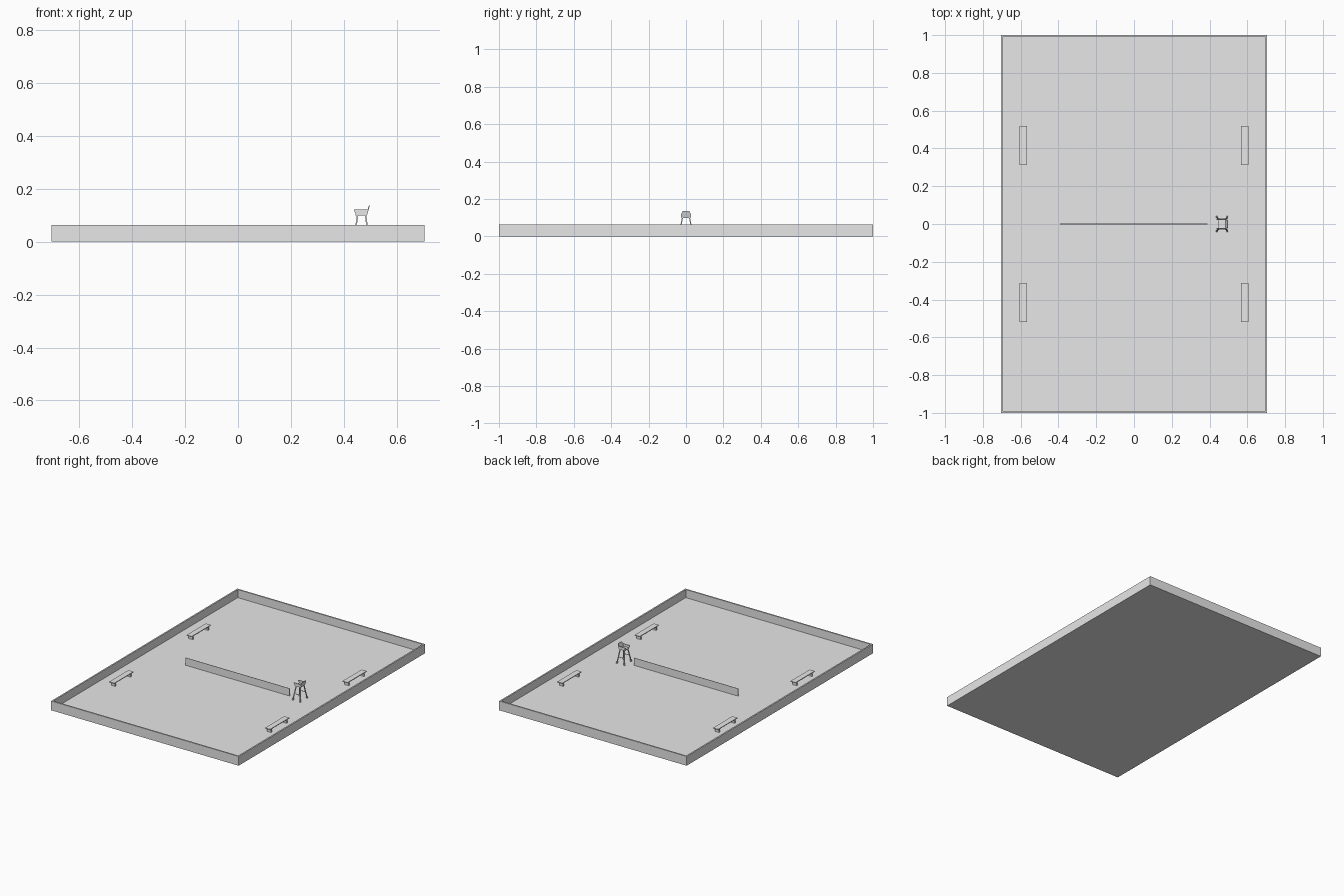
import bpy, bmesh
from mathutils import Vector

if "Cube" in bpy.data.objects:
    bpy.data.objects.remove(bpy.data.objects["Cube"])

grey = bpy.data.materials.new("plain_grey")
grey.diffuse_color = (0.8, 0.8, 0.8, 1)
grey.use_nodes = True
grey.node_tree.nodes["Principled BSDF"].inputs["Base Color"].default_value = grey.diffuse_color

FLOOR = 0.008
WALL_TOP = 0.063


def finish(bm, name):
    bmesh.ops.recalc_face_normals(bm, faces=bm.faces)
    mesh = bpy.data.meshes.new(name)
    bm.to_mesh(mesh)
    bm.free()
    mesh.materials.append(grey)
    obj = bpy.data.objects.new(name, mesh)
    bpy.context.collection.objects.link(obj)
    return obj


def loft(name, bottom, top):
    """Solid between two matching polygons."""
    bm = bmesh.new()
    a = [bm.verts.new(p) for p in bottom]
    b = [bm.verts.new(p) for p in top]
    n = len(a)
    bm.faces.new(a)
    bm.faces.new(b)
    for i in range(n):
        j = (i + 1) % n
        bm.faces.new((a[i], a[j], b[j], b[i]))
    return finish(bm, name)


def box(name, x0, x1, y0, y1, z0, z1):
    ring = [(x0, y0), (x1, y0), (x1, y1), (x0, y1)]
    return loft(name, [(x, y, z0) for x, y in ring], [(x, y, z1) for x, y in ring])


def strut(name, foot, head, r0, r1):
    """Tapered square bar with level ends."""
    def square(c, r):
        return [(c[0] + sx * r, c[1] + sy * r, c[2])
                for sx, sy in ((-1, -1), (1, -1), (1, 1), (-1, 1))]
    return loft(name, square(foot, r0), square(head, r1))


# Walled court: slab with its top inset and pushed down
court = box("court", -0.705, 0.705, -1, 1, 0, WALL_TOP)
bm = bmesh.new()
bm.from_mesh(court.data)
top = max(bm.faces, key=lambda f: f.calc_center_median().z)
bmesh.ops.inset_region(bm, faces=[top], thickness=0.014)
floor = bmesh.ops.extrude_face_region(bm, geom=[top])
verts = [v for v in floor["geom"] if isinstance(v, bmesh.types.BMVert)]
bmesh.ops.translate(bm, verts=verts, vec=(0, 0, FLOOR - WALL_TOP))
if top.is_valid:
    bmesh.ops.delete(bm, geom=[top], context='FACES_ONLY')
bm.to_mesh(court.data)
bm.free()

# Net across the middle
box("net", -0.393, 0.39, -0.0015, 0.0015, FLOOR, 0.059)

# Four benches along the long sides
for sx in (-1, 1):
    for sy in (-1, 1):
        cx, cy = sx * 0.586, sy * 0.416
        box("bench_seat", cx - 0.019, cx + 0.019, cy - 0.103, cy + 0.103, 0.032, 0.037)
        for e in (-1, 1):
            ly = cy + e * 0.082
            box("bench_leg", cx - 0.015, cx + 0.015, ly - 0.005, ly + 0.005, FLOOR, 0.032)

# High chair: splayed legs with small feet
for s in (-1, 1):
    for foot_x, head_x in ((0.438, 0.452), (0.494, 0.482)):
        foot = Vector((foot_x, s * 0.037, FLOOR))
        head = Vector((head_x, s * 0.019, 0.1))
        strut("chair_leg", foot, head, 0.0028, 0.0028)
        strut("chair_foot", foot, foot.lerp(head, 0.1), 0.0042, 0.0036)
    # Cross rail joining the legs on each side
    box("chair_side_rail", 0.446, 0.487, s * 0.029 - 0.0015, s * 0.029 + 0.0015, 0.049, 0.052)
    # Arm panel, wider at the top
    profile = [(0.447, 0.1), (0.486, 0.1), (0.491, 0.121), (0.437, 0.121)]
    loft("chair_arm", [(x, s * 0.021, z) for x, z in profile],
         [(x, s * 0.026, z) for x, z in profile])

# Chair seat
box("chair_seat", 0.444, 0.487, -0.023, 0.023, 0.099, 0.104)

# Leaning backrest with clipped top corners
outline = [(-0.022, 0.102), (0.022, 0.102), (0.025, 0.12),
           (0.018, 0.136), (-0.018, 0.136), (-0.025, 0.12)]
lean = lambda z: 0.484 + (z - 0.102) * 0.3
loft("chair_back", [(lean(z), y, z) for y, z in outline],
     [(lean(z) + 0.004, y, z) for y, z in outline])
